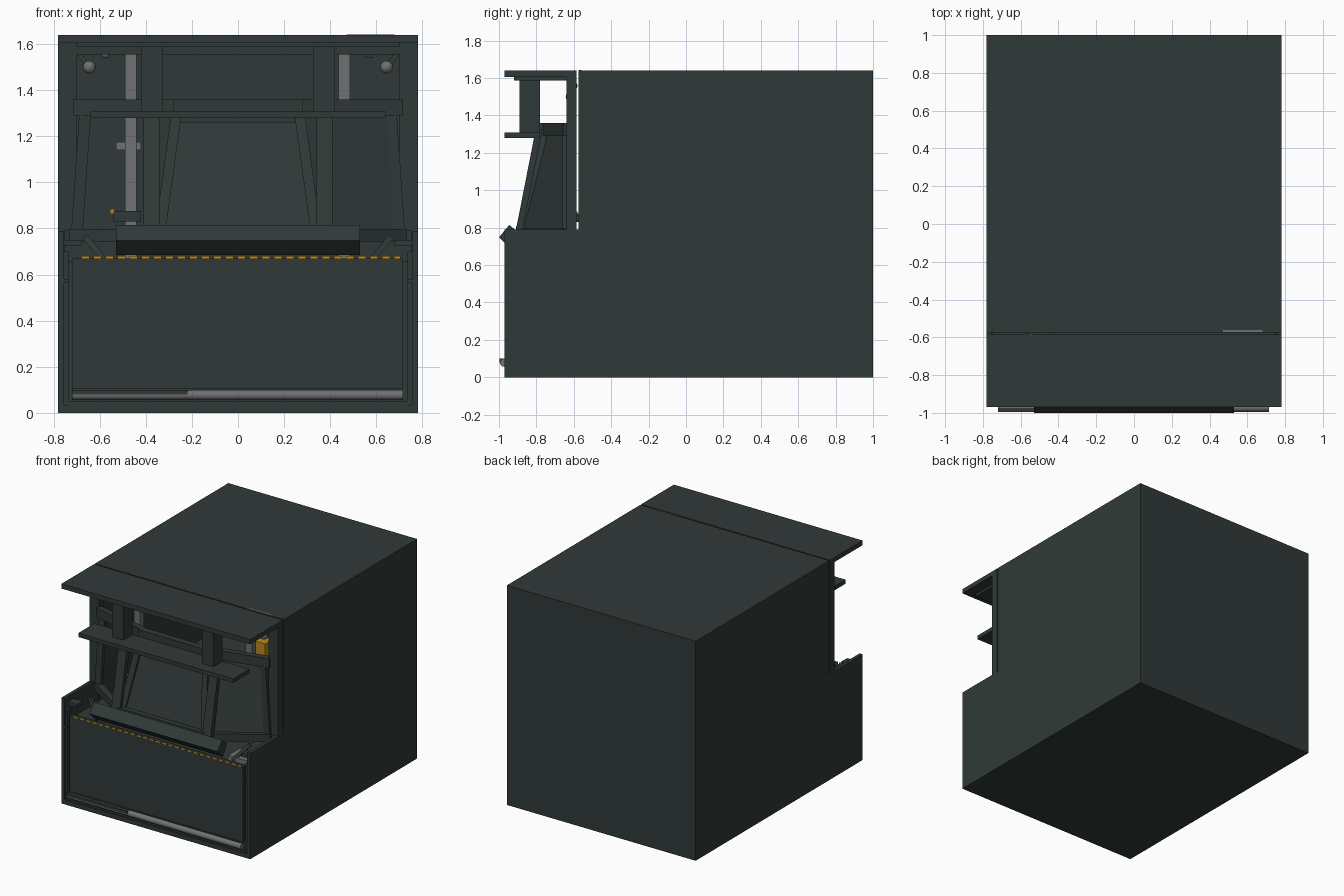
import bpy, math
from mathutils import Vector

if "Cube" in bpy.data.objects:
    bpy.data.objects.remove(bpy.data.objects["Cube"])


def material(name, rgb):
    m = bpy.data.materials.new(name)
    m.diffuse_color = (*rgb, 1)
    m.use_nodes = True
    m.node_tree.nodes["Principled BSDF"].inputs["Base Color"].default_value = m.diffuse_color
    return m


HULL = material("dark green grey", (0.030, 0.042, 0.040))
STEEL = material("steel grey", (0.16, 0.165, 0.17))
YELLOW = material("warning yellow", (0.50, 0.25, 0.015))


def mesh(name, verts, faces, mat):
    me = bpy.data.meshes.new(name)
    me.from_pydata(verts, [], faces)
    me.materials.append(mat)
    ob = bpy.data.objects.new(name, me)
    bpy.context.collection.objects.link(ob)
    return ob


BOX = [(0, 1, 3, 2), (4, 6, 7, 5), (0, 4, 5, 1), (2, 3, 7, 6), (0, 2, 6, 4), (1, 5, 7, 3)]


def box(name, x, y, z, mat=HULL):
    return mesh(name, [(a, b, c) for a in x for b in y for c in z], BOX, mat)


def pair(name, x, y, z, mat=HULL):
    box(name + "_right", x, y, z, mat)
    box(name + "_left", (-x[1], -x[0]), y, z, mat)


# square bar between two points, with width across and height along the other axis
def bar(name, p, q, w, h, mat=HULL):
    p, q = Vector(p), Vector(q)
    d = (q - p).normalized()
    side = d.cross(Vector((0, 0, 1)) if abs(d.z) < 0.7 else Vector((0, -1, 0))).normalized()
    up = side.cross(d)
    v = [e + side * a * w / 2 + up * b * h / 2 for e in (p, q) for a in (-1, 1) for b in (-1, 1)]
    return mesh(name, v, BOX, mat)


def extrude_x(name, profile, x0, x1, mat=HULL):
    n = len(profile)
    v = [(x, *p) for x in (x0, x1) for p in profile]
    f = [tuple(range(n))[::-1], tuple(range(n, 2 * n))]
    f += [(i, (i + 1) % n, (i + 1) % n + n, i + n) for i in range(n)]
    return mesh(name, v, f, mat)


def finish(name, mat):
    ob = bpy.context.object
    ob.name = name
    ob.data.materials.append(mat)
    bpy.ops.object.shade_smooth_by_angle()


def tube(name, loc, r, length, rot, mat=STEEL):
    bpy.ops.mesh.primitive_cylinder_add(vertices=24, radius=r, depth=length, location=loc, rotation=rot)
    finish(name, mat)


def ball(name, loc, r):
    bpy.ops.mesh.primitive_uv_sphere_add(segments=16, ring_count=8, radius=r, location=loc)
    finish(name, STEEL)


# main hull: hollow room with an open front
pair("hull_side", (0.75, 0.78), (-0.575, 1), (0, 1.64))
box("hull_back", (-0.78, 0.78), (0.97, 1), (0, 1.64))
box("hull_roof", (-0.78, 0.78), (-0.575, 1), (1.605, 1.64))
box("hull_floor", (-0.78, 0.78), (-0.97, 1), (0, 0.035))
box("cabin_deck", (-0.75, 0.75), (-0.93, 0.97), (0.59, 0.62))

# front lower tub
pair("tub_side", (0.755, 0.78), (-0.97, -0.575), (0, 0.79))
pair("tub_inner_frame", (0.735, 0.755), (-0.96, -0.92), (0.035, 0.70))
box("tub_back_panel", (-0.755, 0.755), (-0.94, -0.91), (0.035, 0.66))
box("front_panel", (-0.72, 0.715), (-0.962, -0.93), (0.105, 0.67))
box("front_lower_lip", (-0.735, 0.735), (-0.965, -0.93), (0.035, 0.052))
pair("side_clip", (0.735, 0.76), (-0.968, -0.93), (0.565, 0.58))

# yellow dashed strip along the panel's top edge
for i in range(27):
    x = -0.68 + i * 0.0522
    box("warning_dash", (x, min(x + 0.035, 0.705)), (-0.969, -0.962), (0.668, 0.68), YELLOW)

# bottom bumper tube, in two lengths
tube("bumper_tube_right", (0.255, -0.972, 0.078), 0.022, 0.92, (0, math.pi / 2, 0))
tube("bumper_tube_left", (-0.463, -0.972, 0.078), 0.021, 0.515, (0, math.pi / 2, 0))
box("bumper_shadow_cover", (-0.72, -0.22), (-0.996, -0.975), (0.08, 0.1))

# tilted sill beam under the bay window
extrude_x("sill_beam", [(-1, 0.748), (-0.945, 0.815), (-0.885, 0.765), (-0.935, 0.685)], -0.53, 0.53)

# front roof overhang and its pillars
box("roof_overhang", (-0.78, 0.78), (-0.97, -0.585), (1.605, 1.64))
box("roof_lining", (-0.70, 0.70), (-0.92, -0.64), (1.588, 1.605))
box("roof_cross_beam", (-0.78, 0.78), (-0.64, -0.585), (1.555, 1.605))
pair("roof_pillar", (0.70, 0.78), (-0.64, -0.585), (0.79, 1.605))
box("crack_plate", (0.47, 0.68), (-0.573, -0.56), (1.60, 1.642), STEEL)

# visor shelf hung from two struts
box("visor_shelf", (-0.64, 0.64), (-0.97, -0.78), (1.28, 1.31))
pair("hanging_strut", (0.325, 0.42), (-0.89, -0.78), (1.30, 1.605))

# bay window: centre pane, side pane and frames
A, B = (0.26, -0.745), (0.34, -0.875)      # centre pane corner, top and bottom
C, D = (0.68, -0.64), (0.70, -0.64)        # outer corner, top and bottom
TOP, LOW = 1.30, 0.79
bar("bay_top_beam", (-0.28, -0.755, 1.325), (0.28, -0.755, 1.325), 0.05, 0.07)
bar("bay_bottom_beam", (-0.36, -0.885, 0.775), (0.36, -0.885, 0.775), 0.05, 0.06)
mesh("bay_centre_pane", [(-B[0], B[1], LOW), (B[0], B[1], LOW), (A[0], A[1], TOP), (-A[0], A[1], TOP)],
     [(0, 1, 2, 3)], HULL)
mesh("bay_side_pane", [(B[0], B[1], LOW), (D[0], D[1], LOW), (C[0], C[1], TOP), (A[0], A[1], TOP)],
     [(0, 1, 2, 3)], HULL)
box("bay_centre_header", (-0.26, 0.26), (-0.765, -0.735), (1.26, 1.30))
for s, side in ((1, "right"), (-1, "left")):
    bar("bay_corner_frame_" + side, (s * B[0], B[1], 0.77), (s * A[0], A[1], 1.35), 0.045, 0.03)
    bar("bay_front_post_" + side, (s * 0.375, -0.895, 0.77), (s * 0.375, -0.785, 1.33), 0.07, 0.035)
    bar("bay_outer_frame_" + side, (s * D[0], -0.645, 0.77), (s * 0.66, -0.645, 1.35), 0.05, 0.03)
    bar("bay_side_top_beam_" + side, (s * A[0], A[1], 1.325), (s * 0.71, -0.635, 1.325), 0.045, 0.07)
    bar("bay_side_bottom_beam_" + side, (s * B[0], -0.885, 0.77), (s * 0.72, -0.635, 0.77), 0.045, 0.055)
    bar("sill_brace_" + side, (s * 0.56, -0.86, 0.64), (s * 0.66, -0.80, 0.76), 0.025, 0.025)
    box("sill_bracket_" + side, sorted((s * 0.68, s * 0.755)), (-0.93, -0.86), (0.725, 0.75))
    ball("corner_lamp_" + side, (s * 0.645, -0.615, 1.50), 0.028)
    bar("corner_lamp_arm_" + side, (s * 0.645, -0.61, 1.50), (s * 0.69, -0.60, 1.555), 0.02, 0.02)
ball("small_lamp_left", (-0.575, -0.60, 1.558), 0.02)
box("small_lamp_right", (0.55, 0.585), (-0.62, -0.60), (1.54, 1.572))

# interior fittings visible through the openings
box("cabin_pole_left", (-0.49, -0.44), (-0.53, -0.48), (0.62, 1.605), STEEL)
box("cabin_pole_right", (0.435, 0.485), (-0.53, -0.48), (0.62, 1.605), STEEL)
box("pole_bracket", (-0.53, -0.42), (-0.48, -0.45), (1.14, 1.175), STEEL)
box("pole_control_box", (-0.54, -0.42), (-0.60, -0.53), (0.83, 0.875))
box("control_marker", (-0.555, -0.535), (-0.60, -0.58), (0.862, 0.885), YELLOW)
box("cabin_yellow_box", (0.42, 0.54), (-0.45, -0.35), (1.24, 1.345), YELLOW)
box("deck_step", (0.52, 0.70), (-0.86, -0.72), (0.62, 0.665), STEEL)
